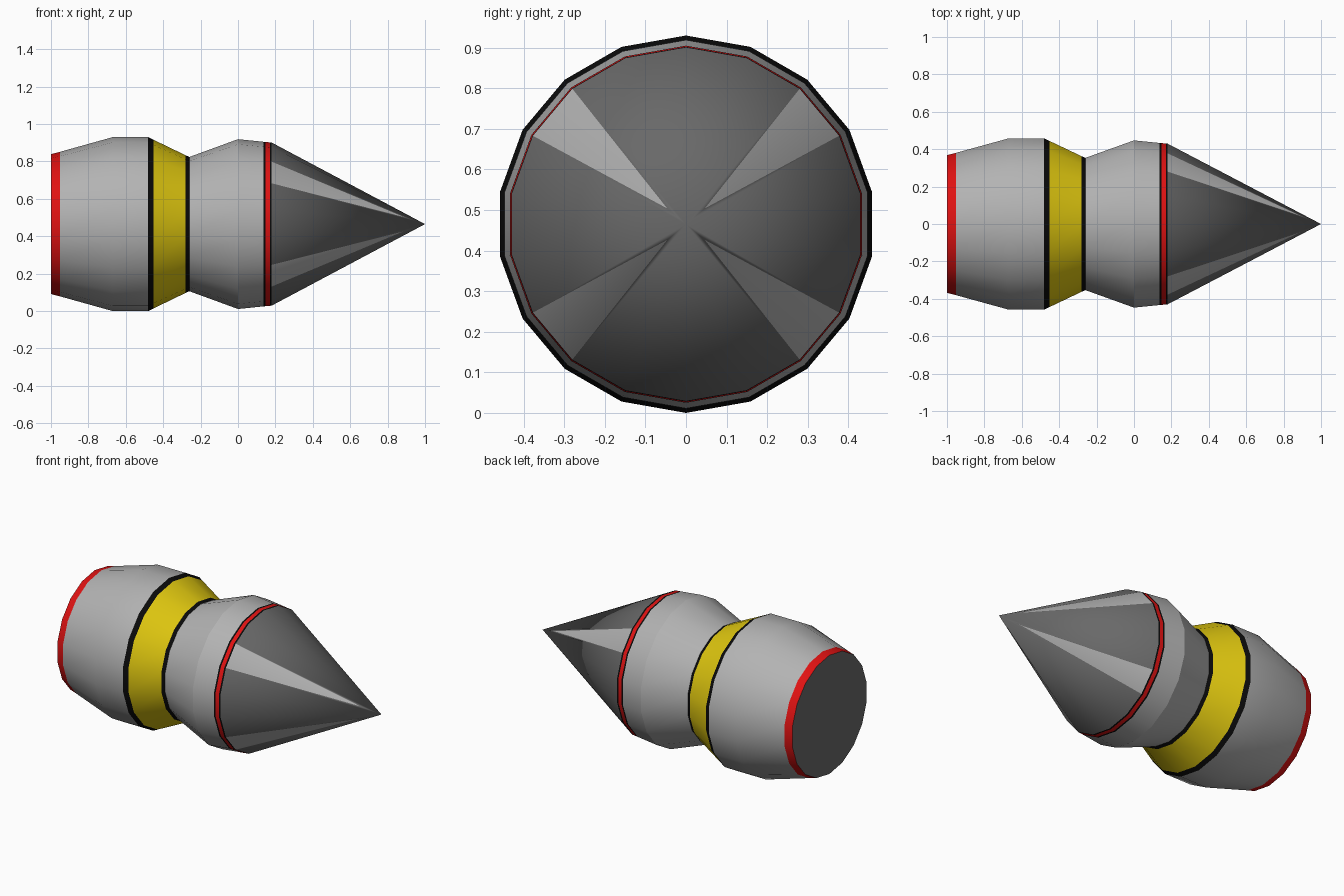
import bpy, bmesh, math

if "Cube" in bpy.data.objects:
    bpy.data.objects.remove(bpy.data.objects["Cube"])

SIDES, CZ = 18, 0.465


def material(name, rgb):
    m = bpy.data.materials.new(name)
    m.diffuse_color = (*rgb, 1)
    m.use_nodes = True
    m.node_tree.nodes["Principled BSDF"].inputs["Base Color"].default_value = m.diffuse_color
    return m


MATS = [material("light_grey", (0.45, 0.45, 0.45)),
        material("dark_grey", (0.14, 0.14, 0.14)),
        material("red", (0.74, 0.006, 0.006)),
        material("black", (0.003, 0.003, 0.003)),
        material("yellow", (0.75, 0.58, 0.005))]
LIGHT, DARK, RED, BLACK, YELLOW = range(5)


def ring(bm, x, r):
    """Ring of points around the long axis, first point straight up."""
    steps = [2 * math.pi * i / SIDES for i in range(SIDES)]
    return [bm.verts.new((x, r * math.sin(a), CZ + r * math.cos(a))) for a in steps]


def face(bm, verts, mat):
    bm.faces.new(verts).material_index = mat


def finish(bm, name):
    bmesh.ops.recalc_face_normals(bm, faces=bm.faces[:])
    mesh = bpy.data.meshes.new(name)
    bm.to_mesh(mesh)
    bm.free()
    for m in MATS:
        mesh.materials.append(m)
    obj = bpy.data.objects.new(name, mesh)
    bpy.context.collection.objects.link(obj)
    bpy.ops.object.select_all(action='DESELECT')
    obj.select_set(True)
    bpy.context.view_layer.objects.active = obj
    bpy.ops.object.shade_smooth_by_angle(angle=math.radians(22))


# Turned body: (x, radius, colour of the band that starts here)
PROFILE = [(-1.0, 0.374, RED), (-0.953, 0.386, LIGHT), (-0.67, 0.465, LIGHT),
           (-0.48, 0.465, BLACK), (-0.452, 0.451, YELLOW), (-0.28, 0.368, BLACK),
           (-0.26, 0.359, LIGHT), (0.0, 0.454, LIGHT), (0.137, 0.440, BLACK),
           (0.147, 0.439, RED), (0.17, 0.437, BLACK), (0.18, 0.436, BLACK)]
bm = bmesh.new()
rings = [ring(bm, x, r) for x, r, _ in PROFILE]
for a, b, (_, _, mat) in zip(rings, rings[1:], PROFILE):
    for i in range(SIDES):
        j = (i + 1) % SIDES
        face(bm, (a[i], a[j], b[j], b[i]), mat)
face(bm, rings[0], DARK)   # flat rear cap
face(bm, rings[-1], DARK)  # hidden bulkhead behind the nose
finish(bm, "body")

# Pointed nose with four light streaks on the diagonal faces
bm = bmesh.new()
base = ring(bm, 0.18, 0.436)
tip = bm.verts.new((1.0, 0, CZ))
for i in range(SIDES):
    a, b = base[i], base[(i + 1) % SIDES]
    if i in (2, 6, 11, 15):
        mid = (a.co + b.co) / 2
        t = bm.verts.new(mid.lerp(tip.co, 0.86))
        face(bm, (a, b, t), LIGHT)
        face(bm, (b, tip, t), DARK)
        face(bm, (tip, a, t), DARK)
    else:
        face(bm, (a, b, tip), DARK)
finish(bm, "nose_cone")
